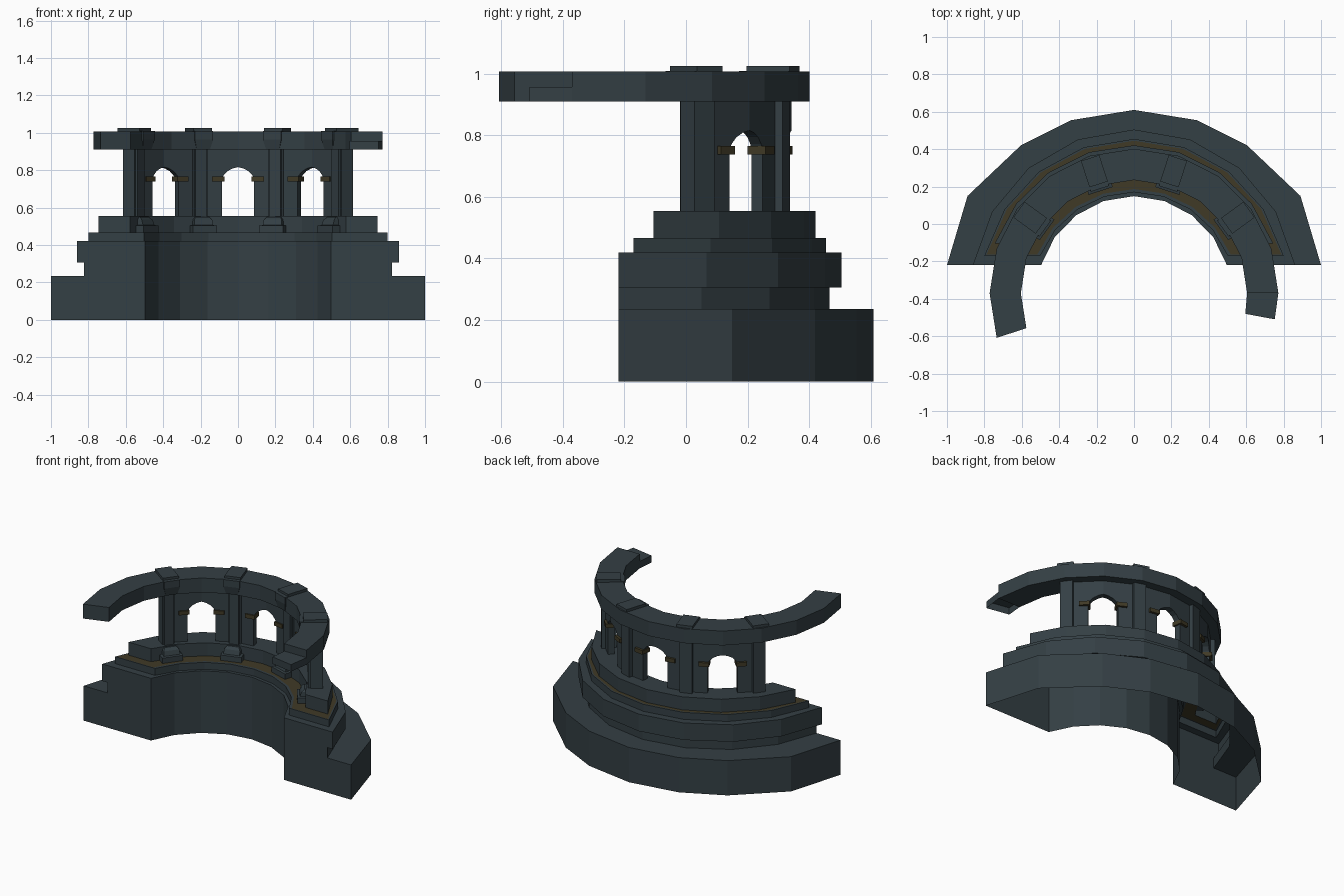
import bpy, bmesh, math

if "Cube" in bpy.data.objects:
    bpy.data.objects.remove(bpy.data.objects["Cube"])

CY = -0.37  # centre of all the arcs


def material(name, rgb):
    m = bpy.data.materials.new(name)
    m.diffuse_color = (*rgb, 1)
    m.use_nodes = True
    m.node_tree.nodes["Principled BSDF"].inputs["Base Color"].default_value = m.diffuse_color
    return m


STONE = material("dark slate stone", (0.034, 0.050, 0.058))
GOLD = material("dull gold trim", (0.051, 0.042, 0.019))


def make(name, verts, faces, mat):
    me = bpy.data.meshes.new(name)
    me.from_pydata(verts, [], faces)
    bm = bmesh.new()
    bm.from_mesh(me)
    bmesh.ops.remove_doubles(bm, verts=bm.verts, dist=1e-5)
    bmesh.ops.recalc_face_normals(bm, faces=bm.faces)
    bm.to_mesh(me)
    bm.free()
    me.materials.append(mat)
    ob = bpy.data.objects.new(name, me)
    bpy.context.collection.objects.link(ob)
    return ob


def polar(r, deg):
    a = math.radians(deg)
    return r * math.cos(a), CY + r * math.sin(a)


def loft(loops, n):
    """Quads joining successive closed loops of n points."""
    return [(n * i + k, n * i + (k + 1) % n, n * i + n + (k + 1) % n, n * i + n + k)
            for i in range(loops - 1) for k in range(n)]


def strip_solid(name, inner, outer, z0, z1, mat, bottom=True):
    """Solid between two open plan outlines with equal point counts."""
    v = []
    for a, b in zip(inner, outer):
        v += [(*a, z0), (*b, z0), (*b, z1), (*a, z1)]
    f = loft(len(inner), 4)
    if not bottom:
        f = [q for i, q in enumerate(f) if i % 4]
    f += [(0, 1, 2, 3), tuple(len(v) - 4 + k for k in range(4))]
    return make(name, v, f, mat)


def cut_arc(r, ycut, n=8):
    """Arc points over the back half, ending on the line y = ycut."""
    e = math.degrees(math.asin((ycut - CY) / r))
    return [polar(r, e + (180 - 2 * e) * i / n) for i in range(n + 1)]


def radial_box(name, deg, sections, mat):
    """Stack of rectangles (z, r_in, r_out, width), set along a radius."""
    a = math.radians(deg)
    c, s = math.cos(a), math.sin(a)
    v = []
    for z, r0, r1, w in sections:
        for r, t in ((r0, -w / 2), (r1, -w / 2), (r1, w / 2), (r0, w / 2)):
            v.append((r * c - t * s, CY + r * s + t * c, z))
    f = loft(len(sections), 4)
    f += [(0, 1, 2, 3), tuple(len(v) - 4 + k for k in range(4))]
    return make(name, v, f, mat)


# stepped base: a hollow shell, open underneath, with a gold top tread
half = [(1, -0.22), (0.89, 0.15), (0.605, 0.42), (0.335, 0.555)]
foot = half + [(0, 0.61)] + [(-x, y) for x, y in reversed(half)]
LEVELS = [  # inner radius, outer radius (None = footing), end line, z
    (0.519, None, -0.22, 0), (0.519, None, -0.22, 0.235),
    (0.519, 0.836, -0.22, 0.235), (0.519, 0.836, -0.22, 0.305),
    (0.519, 0.875, -0.22, 0.305), (0.519, 0.875, -0.22, 0.42),
    (0.54, 0.825, -0.17, 0.42), (0.54, 0.825, -0.17, 0.467),
    (0.557, 0.815, -0.163, 0.467), (0.635, 0.791, -0.105, 0.467),
    (0.635, 0.791, -0.105, 0.555)]
verts = []
for r0, r1, yc, z in LEVELS:
    outer = cut_arc(r1, yc) if r1 else foot
    verts += [(*p, z) for p in outer + cut_arc(r0, yc)[::-1]]
top = len(verts) - 18
faces = loft(len(LEVELS), 18)
faces += [(top + k, top + k + 1, top + 16 - k, top + 17 - k) for k in range(8)]
# keep shared heights distinct while welding by removing only zero-area quads
faces = [q for q in faces if any(
    math.dist(verts[q[j]], verts[q[3 - j]]) > 1e-6 for j in (0, 1))]
base = make("stepped_base", verts, faces, STONE)
base.data.materials.append(GOLD)
for p in base.data.polygons:
    flat = all(abs(base.data.vertices[i].co.z - 0.467) < 1e-4 for i in p.vertices)
    wide = any(math.hypot(base.data.vertices[i].co.x, base.data.vertices[i].co.y - CY) < r + 0.002
               and math.hypot(base.data.vertices[i].co.x, base.data.vertices[i].co.y - CY) > r - 0.002
               for i in p.vertices for r in (0.635, 0.791))
    if flat and wide:
        p.material_index = 1

# ring beam with a broken right end
ang = [18 * i for i in range(12)]
strip_solid("ring_beam", [polar(0.605, a) for a in ang],
            [polar(0.772, a) for a in ang], 0.91, 1.007, STONE)
strip_solid("ring_beam_broken_end", [polar(0.605, a) for a in (-10.5, 0)],
            [polar(0.765, -10.5), polar(0.772, 0)], 0.91, 0.957, STONE, bottom=False)

# columns with pedestals, brackets and cap blocks
for i, deg in enumerate((36, 72, 108, 144)):
    radial_box(f"column_{i}", deg, [(0.5, 0.655, 0.732, 0.08), (0.92, 0.655, 0.732, 0.08)], STONE)
    radial_box(f"pilaster_{i}", deg, [(0.5, 0.64, 0.66, 0.062), (0.92, 0.64, 0.66, 0.062)], STONE)
    radial_box(f"pedestal_{i}", deg, [
        (0.467, 0.575, 0.67, 0.135), (0.503, 0.575, 0.67, 0.135),
        (0.506, 0.59, 0.67, 0.105), (0.535, 0.60, 0.67, 0.10),
        (0.55, 0.62, 0.67, 0.075)], STONE)
    radial_box(f"bracket_{i}", deg, [
        (0.91, 0.60, 0.65, 0.075), (0.965, 0.587, 0.65, 0.103),
        (1.01, 0.587, 0.65, 0.103)], STONE)
    radial_box(f"cap_block_{i}", deg, [(1.0, 0.612, 0.76, 0.103), (1.025, 0.612, 0.76, 0.103)], STONE)

# arched wall bays
RI, RO, RM, HW = 0.672, 0.713, 0.69, 0.09
ARCH = [(-HW, 0.755), (-0.08, 0.772), (-0.059, 0.794), (-0.03, 0.809), (0, 0.816)]
ARCH += [(-s, z) for s, z in reversed(ARCH[:-1])]


def wall_point(r, mid, s, z):
    t = math.degrees(s / RM)
    rr = r * math.cos(math.radians(9)) / math.cos(math.radians(abs(t) - 9))
    return (*polar(rr, mid + t), z)


for i, mid in enumerate((54, 90, 126)):
    line = [(-0.2168, 0.55), (-HW, 0.55)] + ARCH + [(HW, 0.55), (0.2168, 0.55)]
    v, f = [], []
    for (s0, z0), (s1, z1) in zip(line, line[1:]):
        k = len(v)
        v += [wall_point(r, mid, s, z) for r in (RI, RO)
              for s, z in ((s0, z0), (s1, z1), (s1, 0.915), (s0, 0.915))]
        f.append((k, k + 1, k + 5, k + 4))          # soffit or jamb
        if s0 != s1:
            f += [(k, k + 1, k + 2, k + 3), (k + 4, k + 5, k + 6, k + 7),
                  (k + 3, k + 2, k + 6, k + 7)]
    f += [(0, 3, 7, 4), (k + 1, k + 2, k + 6, k + 5)]
    make(f"arched_wall_{i}", v, f, STONE)
    # gold imposts at the arch springing
    for side in (-1, 1):
        t = math.degrees(side * 0.112 / RM)
        radial_box(f"impost_{i}_{'left' if side > 0 else 'right'}", mid + t,
                   [(0.738, 0.655, 0.72, 0.066), (0.765, 0.655, 0.72, 0.066)], GOLD)
